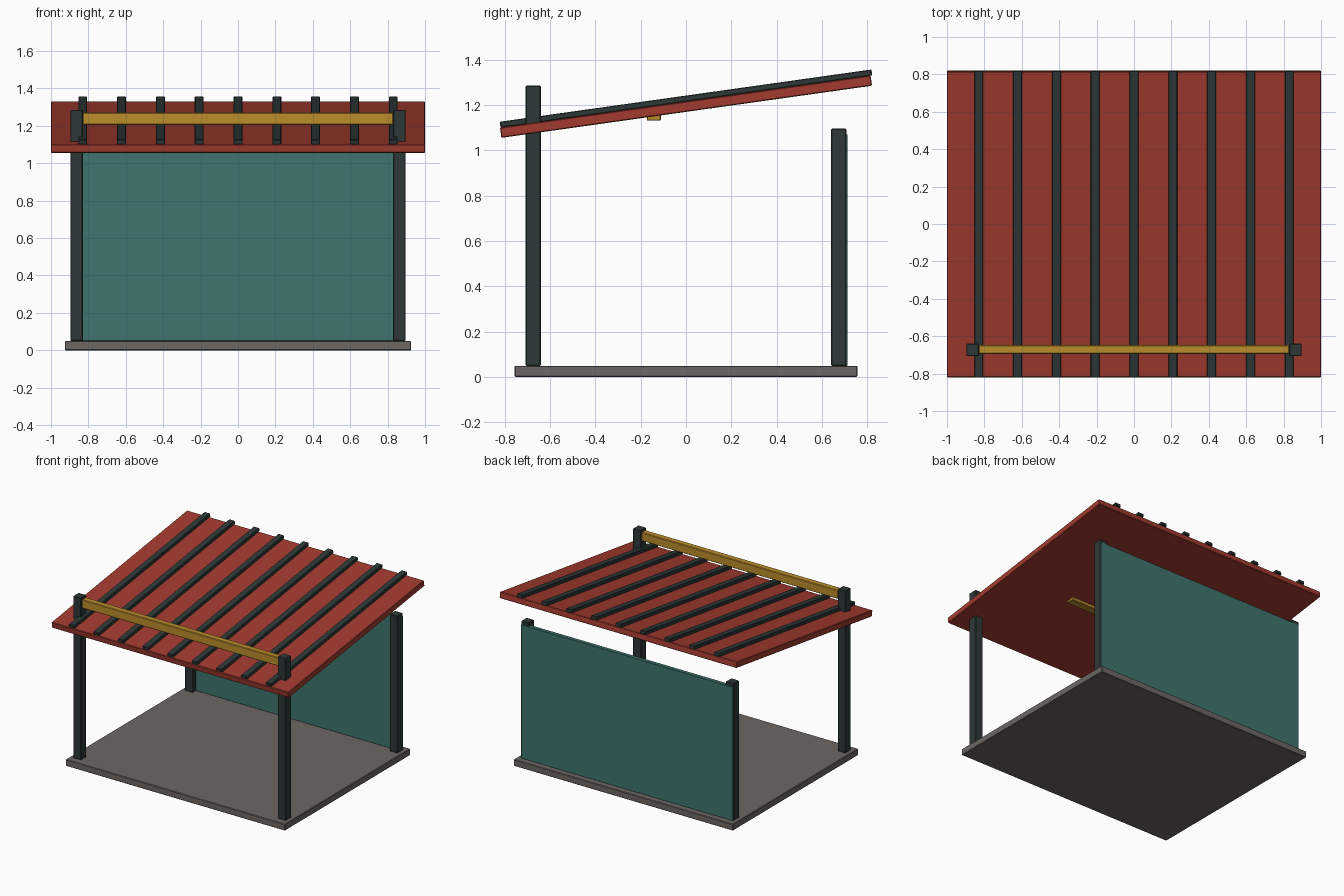
import bpy
import math
from mathutils import Matrix, Vector

cube = bpy.data.objects.get("Cube")
if cube:
    bpy.data.objects.remove(cube, do_unlink=True)


def make_material(name, rgb):
    mat = bpy.data.materials.new(name)
    mat.use_nodes = True
    color = (*rgb, 1.0)
    mat.diffuse_color = color
    bsdf = next(n for n in mat.node_tree.nodes if n.type == 'BSDF_PRINCIPLED')
    bsdf.inputs["Base Color"].default_value = color
    return mat


red = make_material("roof_red", (0.36, 0.043, 0.028))
charcoal = make_material("charcoal_steel", (0.027, 0.039, 0.039))
teal = make_material("wall_teal", (0.05, 0.175, 0.155))
yellow = make_material("beam_yellow", (0.50, 0.27, 0.024))
concrete = make_material("concrete_grey", (0.15, 0.135, 0.127))


def box(name, center, size, mat, tilt=0.0, bevel=0.004):
    """Box with slightly softened edges, optionally tilted about x."""
    bpy.ops.mesh.primitive_cube_add(size=1, location=center)
    obj = bpy.context.object
    obj.name = name
    obj.data.transform(Matrix.Diagonal((*size, 1.0)))
    obj.rotation_euler.x = tilt
    obj.data.materials.append(mat)
    mod = obj.modifiers.new("soft_edges", 'BEVEL')
    mod.width = bevel
    mod.segments = 1
    return obj


SLAB_TOP = 0.05
POST = 0.067
POST_X, POST_Y = 0.863, 0.673
TILT = math.radians(8)
ROOF_CENTER = Vector((0, 0, 1.1925))

# Floor slab
box("floor_slab", (0, 0, SLAB_TOP / 2), (1.85, 1.51, SLAB_TOP), concrete)

# Corner posts: tall at the front, short at the back
for row, y, top in (("front", -POST_Y, 1.285), ("back", POST_Y, 1.095)):
    for side, sx in (("left", 1), ("right", -1)):
        height = top - SLAB_TOP
        box(f"{row}_post_{side}", (sx * POST_X, y, SLAB_TOP + height / 2),
            (POST, POST, height), charcoal)

# Back wall, covering the rear faces of the back posts
box("back_wall", (0, 0.696, 0.56), (1.786, 0.031, 1.02), teal, bevel=0.002)

# Front beam between the tall posts
box("front_beam", (0, -0.671, 1.2375), (1.66, 0.048, 0.065), yellow)

# Sloping roof with evenly spaced ribs
box("roof_panel", ROOF_CENTER, (2.0, 1.65, 0.046), red, TILT)
for i in range(9):
    box(f"roof_rib_{i + 1}", ROOF_CENTER + Vector(((i - 4) * 0.2075, 0, 0.0355)),
        (0.048, 1.655, 0.026), charcoal, TILT, 0.003)

# Light strip under the roof
box("ceiling_strip", (0, -0.142, 1.148), (0.92, 0.062, 0.035), yellow)
